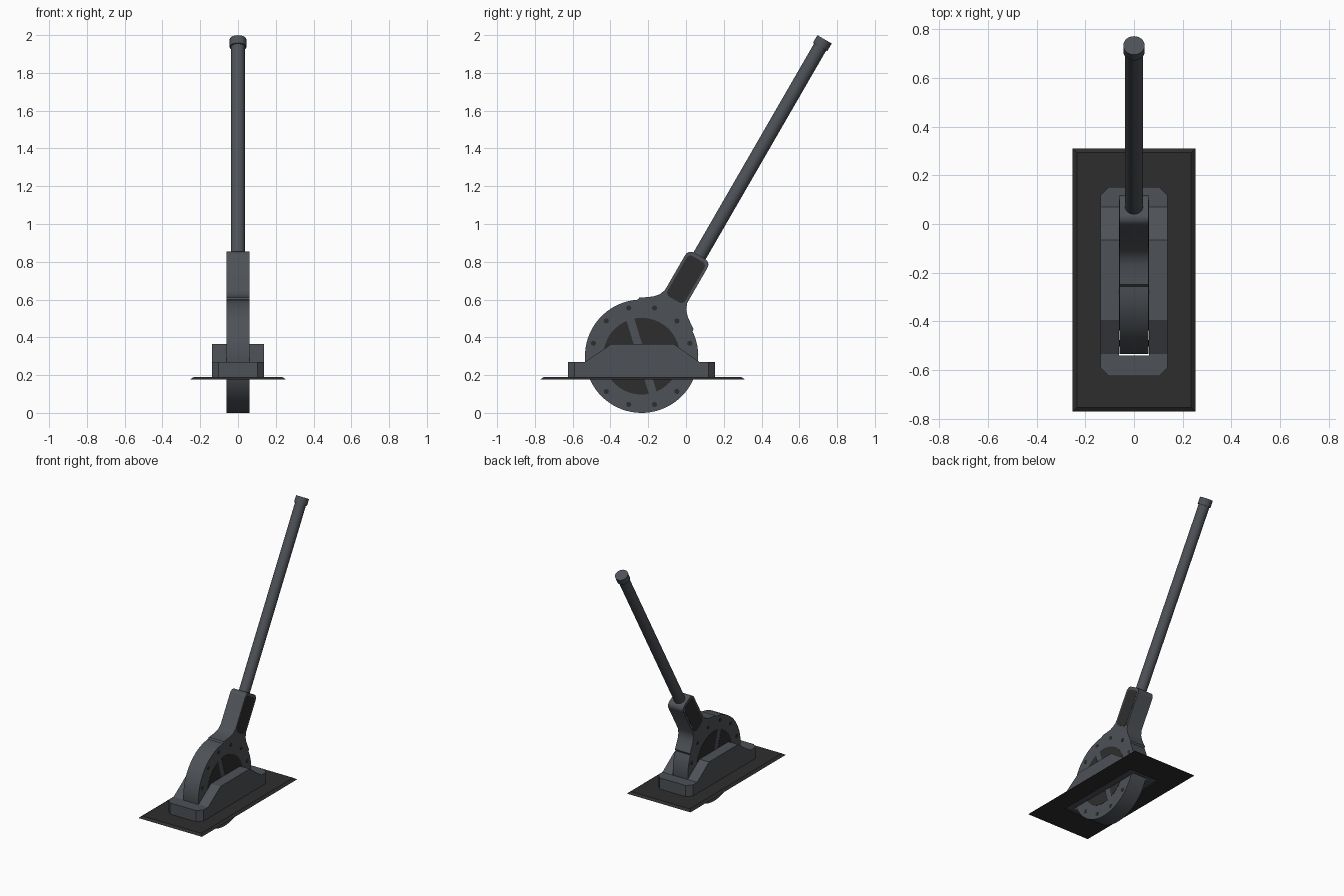
import bpy, bmesh, math
from math import sin, cos, pi, radians
from mathutils import Matrix, Vector

if "Cube" in bpy.data.objects:
    bpy.data.objects.remove(bpy.data.objects["Cube"])

CY, CZ = -0.235, 0.30          # wheel centre
TILT = radians(60)             # lever angle in the y-z plane


def material(name, col):
    m = bpy.data.materials.new(name)
    m.diffuse_color = (*col, 1)
    m.use_nodes = True
    m.node_tree.nodes["Principled BSDF"].inputs["Base Color"].default_value = m.diffuse_color
    return m


STEEL = material("blue grey steel", (0.075, 0.083, 0.095))
DARK = material("dark grey", (0.027, 0.027, 0.027))


def finish(bm, name, mat, smooth=True):
    bmesh.ops.recalc_face_normals(bm, faces=bm.faces)
    me = bpy.data.meshes.new(name)
    bm.to_mesh(me)
    bm.free()
    me.materials.append(mat)
    if smooth:
        me.shade_smooth()
        me.set_sharp_from_angle(angle=radians(30))
    ob = bpy.data.objects.new(name, me)
    bpy.context.collection.objects.link(ob)
    return ob


def add_prism(bm, pts, x0, x1):
    """Extrude a y-z outline from x0 to x1."""
    f = bm.faces.new([bm.verts.new((x0, y, z)) for y, z in pts])
    r = bmesh.ops.extrude_face_region(bm, geom=[f])
    vs = [g for g in r["geom"] if isinstance(g, bmesh.types.BMVert)]
    bmesh.ops.translate(bm, verts=vs, vec=(x1 - x0, 0, 0))


def lever(u, v):
    """Lever coordinates (along, across) to y, z."""
    return (CY + u * cos(TILT) - v * sin(TILT), CZ + u * sin(TILT) + v * cos(TILT))


def arc(cu, cv, r, a0, a1, n):
    return [(cu + r * cos(radians(a0 + (a1 - a0) * i / n)),
             cv + r * sin(radians(a0 + (a1 - a0) * i / n))) for i in range(n + 1)]


def side_plates(name, outlines):
    """Thin dark plates on both flanks of the wheel."""
    bm = bmesh.new()
    for s in (-1, 1):
        for pts in outlines:
            add_prism(bm, pts, s * 0.058, s * 0.0615)
    finish(bm, name, DARK, False)


# wheel disc with flared neck and rounded lever socket
flare = [(0.262, 0.166), (0.285, 0.132), (0.305, 0.105), (0.33, 0.082), (0.365, 0.068)]
half = flare + arc(0.58, 0.034, 0.034, 90, 0, 5)
outline = half + [(u, -v) for u, v in reversed(half)]
outline += arc(0, 0, 0.30, -34, -326, 60)
bm = bmesh.new()
add_prism(bm, [lever(u, v) for u, v in outline], -0.06, 0.06)
finish(bm, "wheel_and_socket", STEEL)

# dark half-round windows either side of the spoke
side_plates("wheel_windows", [arc(CY, CZ, 0.203, a + 6, a + 174, 28) for a in (107, 287)])

# ring of bolts
side_plates("wheel_bolts", [arc(CY + 0.264 * cos(a), CZ + 0.264 * sin(a), 0.014, 0, 315, 7)
                            for a in [radians(15 + 30 * k) for k in range(12)]])

# dark rounded panel on the socket
panel = []
for cu, cv, a in ((0.57, 0.03, 0), (0.37, 0.03, 90), (0.37, -0.03, 180), (0.57, -0.03, 270)):
    panel += arc(cu, cv, 0.024, a, a + 90, 4)
side_plates("socket_panel", [[lever(u, v) for u, v in panel]])


# lever rod and end cap
def rod(name, u0, u1, r):
    bm = bmesh.new()
    y, z = lever((u0 + u1) / 2, 0)
    mat = Matrix.Translation((0, y, z)) @ Matrix.Rotation(TILT - pi / 2, 4, 'X')
    bmesh.ops.create_cone(bm, cap_ends=True, segments=24, radius1=r, radius2=r,
                          depth=u1 - u0, matrix=mat)
    finish(bm, name, STEEL)


rod("lever_rod", 0.60, 1.90, 0.037)
rod("lever_cap", 1.89, 1.937, 0.044)

# housing: stepped profile with chamfered corners and a slot for the wheel
bm = bmesh.new()
add_prism(bm, [(-0.625, 0.185), (0.153, 0.185), (0.153, 0.27), (0.07, 0.27),
               (-0.065, 0.365), (-0.395, 0.365), (-0.535, 0.27), (-0.625, 0.27)], -0.138, 0.138)
corners = [e for e in bm.edges
           if abs((e.verts[0].co - e.verts[1].co).normalized().z) > 0.99]
bmesh.ops.bevel(bm, geom=corners, offset=0.035, segments=1, affect='EDGES')
housing = finish(bm, "housing", STEEL, False)
bm = bmesh.new()
add_prism(bm, [(-0.54, 0.1), (0.07, 0.1), (0.07, 0.5), (-0.54, 0.5)], -0.062, 0.062)
cutter = finish(bm, "slot_cutter", STEEL, False)
cutter.hide_render = True
cutter.hide_viewport = True
mod = housing.modifiers.new("slot", 'BOOLEAN')
mod.object = cutter
mod.operation = 'DIFFERENCE'
mod.solver = 'EXACT'

# floor plate: thin rectangular frame with sloped outer rim
bm = bmesh.new()
PY = -0.23
rings = []
for hx, hy, z in ((0.115, 0.335, 0.177), (0.253, 0.541, 0.177),
                  (0.235, 0.523, 0.19), (0.115, 0.335, 0.19)):
    rings.append([bm.verts.new((sx * hx, PY + sy * hy, z))
                  for sx, sy in ((-1, -1), (1, -1), (1, 1), (-1, 1))])
for i in range(4):
    a, b = rings[i], rings[(i + 1) % 4]
    for j in range(4):
        k = (j + 1) % 4
        bm.faces.new((a[j], a[k], b[k], b[j]))
finish(bm, "floor_plate", DARK, False)
